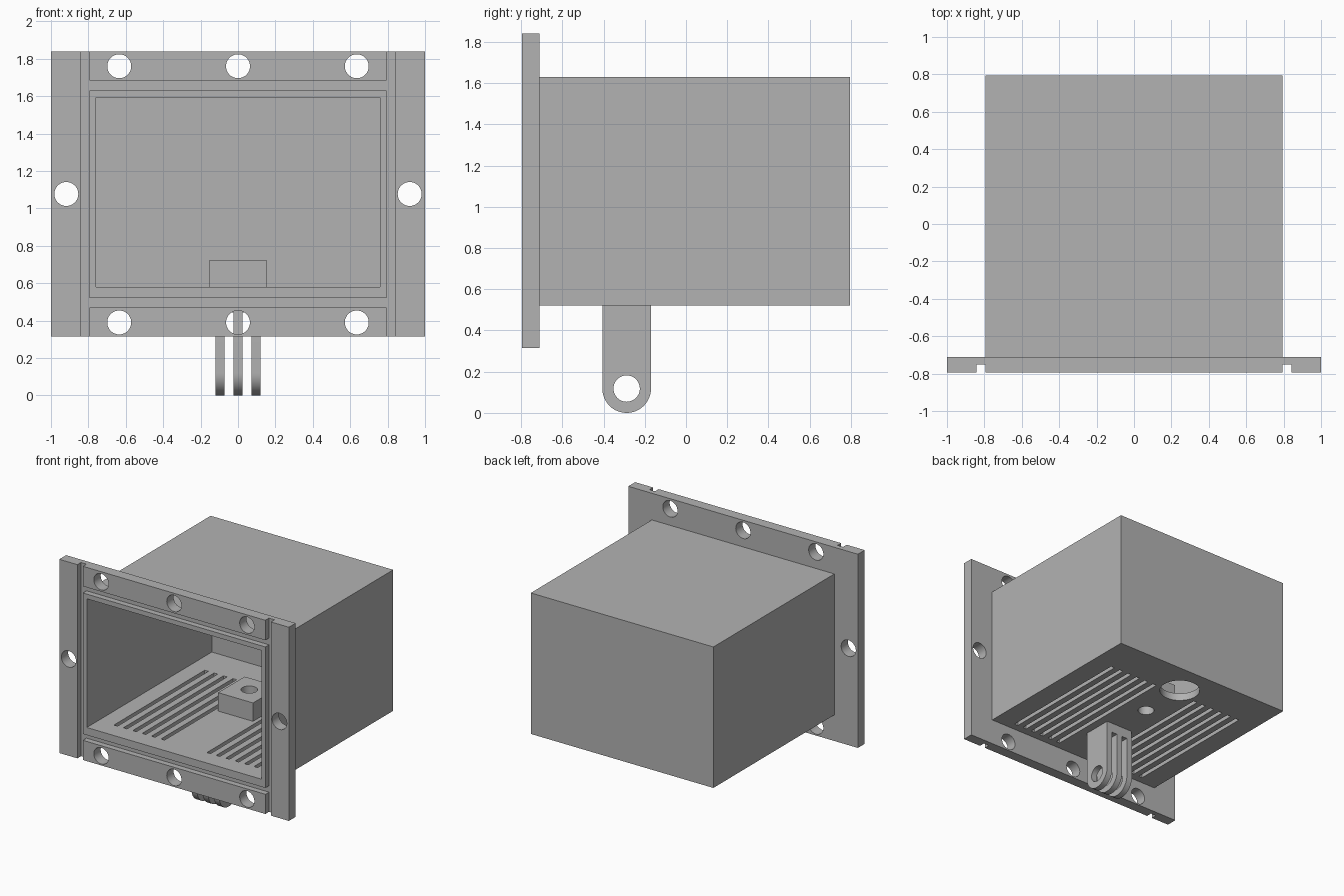
import bpy, bmesh, math
from mathutils import Matrix

cube = bpy.data.objects.get("Cube")
if cube:
    bpy.data.objects.remove(cube, do_unlink=True)

grey = bpy.data.materials.new("plain grey")
grey.use_nodes = True
grey.diffuse_color = (0.45, 0.45, 0.45, 1)
grey.node_tree.nodes["Principled BSDF"].inputs["Base Color"].default_value = grey.diffuse_color


def box(bm, x, y, z):
    """Add a box from three (low, high) ranges."""
    size = Matrix.Diagonal((x[1] - x[0], y[1] - y[0], z[1] - z[0], 1))
    mid = Matrix.Translation([sum(r) / 2 for r in (x, y, z)])
    bmesh.ops.create_cube(bm, size=1, matrix=mid @ size)


def rod(bm, centre, radius, length, axis):
    """Add a cylinder along the given axis."""
    turn = {"x": Matrix.Rotation(math.pi / 2, 4, "Y"),
            "y": Matrix.Rotation(math.pi / 2, 4, "X"),
            "z": Matrix.Identity(4)}[axis]
    bmesh.ops.create_cone(bm, cap_ends=True, segments=48, radius1=radius, radius2=radius,
                          depth=length, matrix=Matrix.Translation(centre) @ turn)


def make(name, bm):
    mesh = bpy.data.meshes.new(name)
    bm.to_mesh(mesh)
    bm.free()
    mesh.materials.append(grey)
    obj = bpy.data.objects.new(name, mesh)
    bpy.context.collection.objects.link(obj)
    return obj


def combine(obj, tool, operation):
    """Apply a boolean and discard the tool object."""
    tool.hide_render = True
    mod = obj.modifiers.new("combine", "BOOLEAN")
    mod.operation, mod.object, mod.solver, mod.use_self = operation, tool, "EXACT", True
    bpy.context.view_layer.objects.active = obj
    bpy.ops.object.modifier_apply(modifier=mod.name)
    bpy.data.objects.remove(tool, do_unlink=True)


FRONT, BACK = -0.795, 0.795
SIDE, BOTTOM, TOP = 0.795, 0.52, 1.63
FLOOR, BLOCK_TOP = 0.58, 0.725
BOLT_Y = 0.14

# Housing: mounting flange joined to the deep box
bm = bmesh.new()
box(bm, (-1, 1), (FRONT, -0.71), (0.315, 1.84))
housing = make("housing", bm)
bm = bmesh.new()
box(bm, (-SIDE, SIDE), (-0.74, BACK), (BOTTOM, TOP))
combine(housing, make("box_body", bm), "UNION")

# Hollow interior
bm = bmesh.new()
box(bm, (-0.76, 0.76), (-1, 0.76), (FLOOR, 1.593))
combine(housing, make("cavity_cutter", bm), "DIFFERENCE")

# Raised bolt block on the floor
bm = bmesh.new()
box(bm, (-0.152, 0.152), (BOLT_Y - 0.17, BOLT_Y + 0.16), (FLOOR - 0.02, BLOCK_TOP))
combine(housing, make("bolt_block", bm), "UNION")

# Seal grooves on the flange face
bm = bmesh.new()
for s in (-1, 1):
    box(bm, sorted((s * SIDE, s * 0.843)), (-1, -0.75), (0, 2))
combine(housing, make("upright_groove_cutter", bm), "DIFFERENCE")
bm = bmesh.new()
for z in ((0.47, BOTTOM), (TOP, 1.683)):
    box(bm, (-0.82, 0.82), (-1, -0.75), z)
combine(housing, make("level_groove_cutter", bm), "DIFFERENCE")

# Screw holes, floor holes and ventilation slots
bm = bmesh.new()
for x in (-0.635, 0, 0.635):
    for z in (0.39, 1.76):
        rod(bm, (x, -0.75, z), 0.064, 0.3, "y")
for x in (-0.918, 0.918):
    rod(bm, (x, -0.75, 1.077), 0.064, 0.3, "y")
rod(bm, (0, BOLT_Y, 0.6), 0.06, 0.5, "z")
rod(bm, (0, 0.535, 0.55), 0.15, 0.2, "z")
for s in (-1, 1):
    for i in range(6):
        x = s * (0.2 + 0.082 * i)
        box(bm, (x - 0.016, x + 0.016), (-0.65, 0.48), (0.45, 0.65))
combine(housing, make("hole_cutter", bm), "DIFFERENCE")

# Hinge mount: base with three rounded prongs
HINGE_Y, R = -0.288, 0.118
bm = bmesh.new()
box(bm, (-0.12, 0.12), (HINGE_Y - R, HINGE_Y + R), (0.443, BOTTOM))
make("hinge_base", bm)
for name, x in (("right", -0.097), ("middle", 0), ("left", 0.097)):
    bm = bmesh.new()
    arc = [math.pi + math.pi * i / 24 for i in range(25)]
    outline = [(HINGE_Y + R * math.cos(a), R + R * math.sin(a)) for a in arc]
    outline += [(HINGE_Y + R, 0.443), (HINGE_Y - R, 0.443)]
    face = bm.faces.new([bm.verts.new((x - 0.024, y, z)) for y, z in outline])
    solid = bmesh.ops.extrude_face_region(bm, geom=[face])
    bmesh.ops.translate(bm, vec=(0.048, 0, 0),
                        verts=[v for v in solid["geom"] if isinstance(v, bmesh.types.BMVert)])
    bmesh.ops.recalc_face_normals(bm, faces=bm.faces)
    prong = make(name + "_hinge_prong", bm)
    bm = bmesh.new()
    rod(bm, (x, HINGE_Y, R), 0.064, 0.2, "x")
    combine(prong, make("pin_hole_cutter", bm), "DIFFERENCE")

# Smooth the round surfaces, keep edges sharp
for obj in bpy.context.collection.objects:
    if obj.type == "MESH" and obj.data.materials and obj.data.materials[0] == grey:
        bpy.ops.object.select_all(action="DESELECT")
        obj.select_set(True)
        bpy.context.view_layer.objects.active = obj
        bpy.ops.object.shade_smooth_by_angle(angle=math.radians(30))
